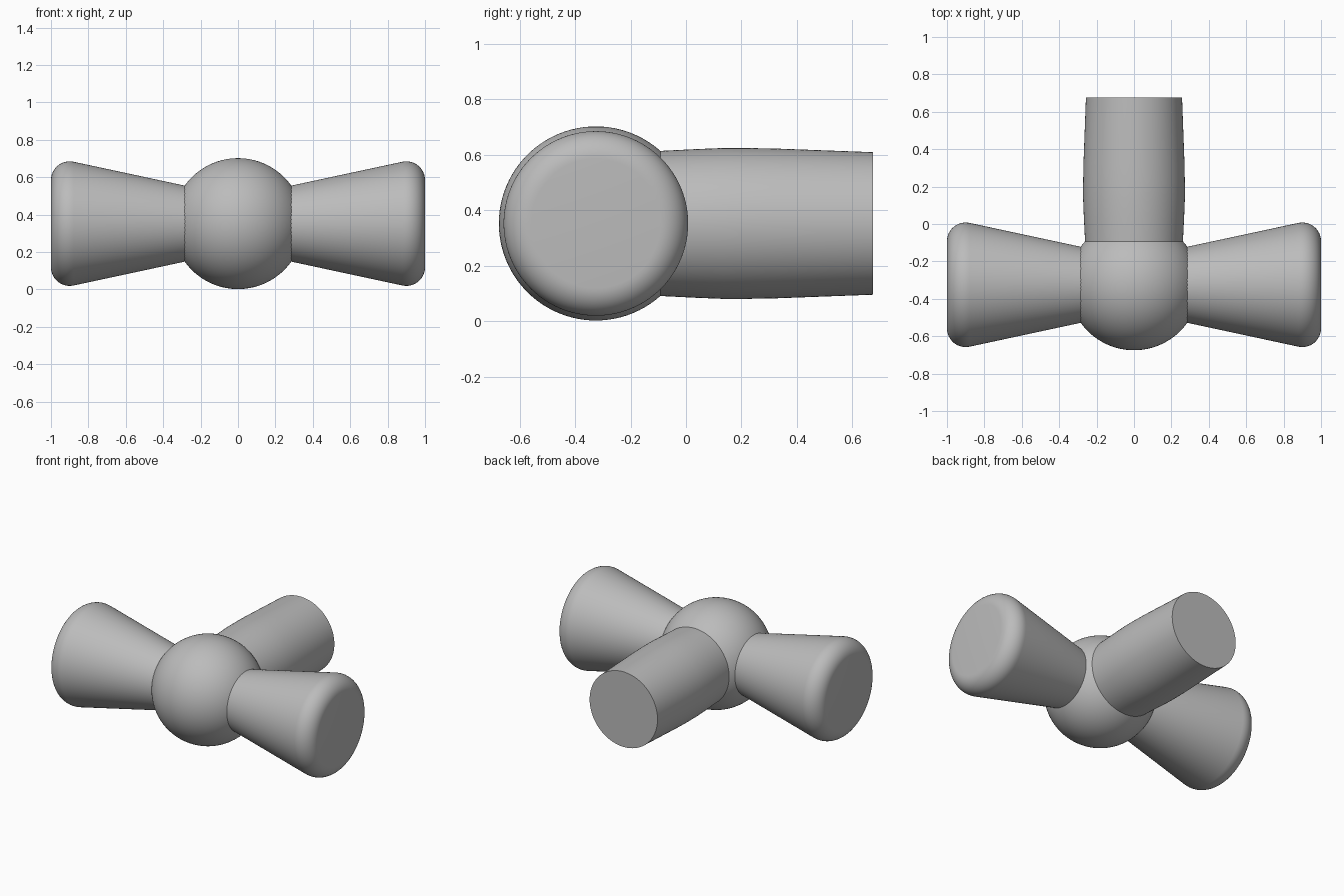
import bpy, bmesh, math
from mathutils import Matrix, Vector

if "Cube" in bpy.data.objects:
    bpy.data.objects.remove(bpy.data.objects["Cube"])

HUB = Vector((0, -0.325, 0.352))
HUB_RADIUS = 0.35

# Single grey material
grey = bpy.data.materials.new("plain grey")
grey.use_nodes = True
colour = (0.5, 0.5, 0.5, 1)
grey.diffuse_color = colour
grey.node_tree.nodes["Principled BSDF"].inputs["Base Color"].default_value = colour


def finish(name, bm):
    bmesh.ops.recalc_face_normals(bm, faces=bm.faces)
    mesh = bpy.data.meshes.new(name)
    bm.to_mesh(mesh)
    bm.free()
    mesh.materials.append(grey)
    ob = bpy.data.objects.new(name, mesh)
    bpy.context.collection.objects.link(ob)
    bpy.ops.object.select_all(action="DESELECT")
    ob.select_set(True)
    bpy.context.view_layer.objects.active = ob
    bpy.ops.object.shade_smooth_by_angle(angle=math.radians(35))
    return ob


def lathe(name, profile, direction, sides=96):
    """Spin (distance, radius) points about an axis leaving the hub centre."""
    bm = bmesh.new()
    rings = []
    for dist, radius in profile:
        ring = bmesh.ops.create_circle(
            bm, segments=sides, radius=radius,
            matrix=Matrix.Translation((0, 0, dist)))["verts"]
        rings.append(ring)
    for a, b in zip(rings, rings[1:]):
        for i in range(sides):
            j = (i + 1) % sides
            bm.faces.new((a[i], a[j], b[j], b[i]))
    bm.faces.new(rings[0])
    bm.faces.new(rings[-1])
    turn = Vector((0, 0, 1)).rotation_difference(Vector(direction)).to_matrix().to_4x4()
    bm.transform(Matrix.Translation(HUB) @ turn)
    return finish(name, bm)


# Round hub
bm = bmesh.new()
bmesh.ops.create_uvsphere(bm, u_segments=96, v_segments=48, radius=HUB_RADIUS,
                          matrix=Matrix.Translation(HUB))
finish("hub", bm)

# Flared handles with a rounded outer rim
rim, rim_x, rim_r = 0.1, 0.9, 0.233
flare = math.atan2(0.13, 0.61)
handle = [(0.2, 0.185)]
steps = 12
for i in range(steps + 1):
    a = (math.pi / 2 + flare) * (1 - i / steps)
    handle.append((rim_x + rim * math.cos(a), rim_r + rim * math.sin(a)))
for name, side in (("left_handle", 1), ("right_handle", -1)):
    lathe(name, handle, (side, 0, 0))

# Slightly barrelled stem towards the back
stem = [(0.15, 0.257), (0.24, 0.262), (0.36, 0.268), (0.46, 0.272),
        (0.54, 0.272), (0.65, 0.27), (1.0, 0.257)]
lathe("stem", stem, (0, 1, 0))
